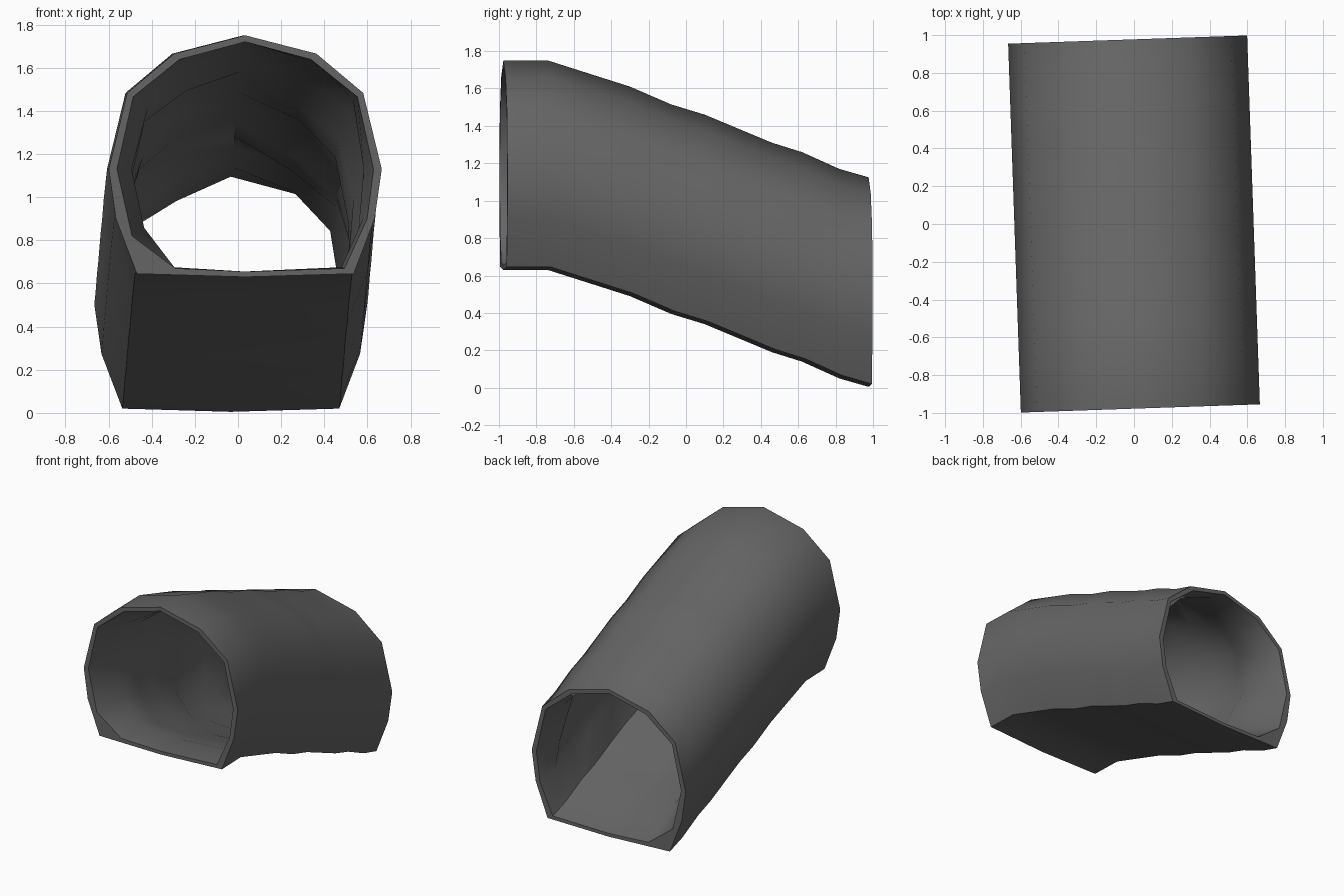
import bpy, bmesh, math, random

if "Cube" in bpy.data.objects:
    bpy.data.objects.remove(bpy.data.objects["Cube"])

random.seed(4)

# Half cross-sections (across, height), from floor centre up to the crown
OUTER = [(0, 0), (0.503, 0.015), (0.60, 0.27), (0.633, 0.50), (0.547, 0.853), (0.33, 1.035), (0, 1.12)]
INNER = [(0, 0.025), (0.46, 0.04), (0.565, 0.27), (0.595, 0.50), (0.52, 0.835), (0.305, 1.008), (0, 1.09)]

# Stations along the passage (distance, floor height): level mouth, then downhill
PATH = [(-0.977, 0.63), (-0.74, 0.63), (-0.52, 0.56), (-0.30, 0.49), (-0.08, 0.395), (0.10, 0.34),
        (0.28, 0.265), (0.46, 0.19), (0.62, 0.14), (0.82, 0.05), (0.977, 0.005)]
TURN = math.radians(1.97)


def full(half):
    """Mirror a half profile into a closed ring."""
    return half + [(-x, z) for x, z in half[-2:0:-1]]


def place(u, v, z):
    """Turn the passage slightly about the vertical axis."""
    c, s = math.cos(TURN), math.sin(TURN)
    return (u * c - v * s, u * s + v * c, z)


bm = bmesh.new()
outer_ring = full(OUTER)
inner_ring = full(INNER)
# the left floor corner of the lining is filled with a sloping bank
inner_ring[-1] = (-0.325, 0.04)
inner_ring[-2] = (-0.525, 0.19)

outer, inner = [], []
for i, (v, base) in enumerate(PATH):
    outer.append([bm.verts.new(place(u, v, base + z)) for u, z in outer_ring])
    ring = []
    middle = 0 < i < len(PATH) - 1
    for k, (u, z) in enumerate(inner_ring):
        # uneven rock inside: walls bulge inward away from the mouths
        push = random.uniform(0, 0.16) if middle and k not in (0, 6) else 0
        if k in (1, 11):
            push *= 0.3
        ring.append(bm.verts.new(place(u * (1 - push), v, base + z + (0.5 - z) * push)))
    inner.append(ring)

# Outer shell, inner lining and the two end rims
n = len(outer_ring)
for k in range(n):
    m = (k + 1) % n
    for i in range(len(PATH) - 1):
        bm.faces.new((outer[i][k], outer[i][m], outer[i + 1][m], outer[i + 1][k]))
        bm.faces.new((inner[i][m], inner[i][k], inner[i + 1][k], inner[i + 1][m]))
    for i in (0, -1):
        bm.faces.new((outer[i][k], outer[i][m], inner[i][m], inner[i][k]))
bmesh.ops.recalc_face_normals(bm, faces=bm.faces[:])

mesh = bpy.data.meshes.new("cave_passage")
bm.to_mesh(mesh)
bm.free()
passage = bpy.data.objects.new("cave_passage", mesh)
bpy.context.collection.objects.link(passage)

# Single dark rock colour
rock = bpy.data.materials.new("dark grey rock")
rock.diffuse_color = (0.13, 0.13, 0.13, 1)
rock.use_nodes = True
rock.node_tree.nodes["Principled BSDF"].inputs["Base Color"].default_value = rock.diffuse_color
mesh.materials.append(rock)

bpy.context.view_layer.objects.active = passage
passage.select_set(True)
bpy.ops.object.shade_smooth_by_angle(angle=math.radians(45))
